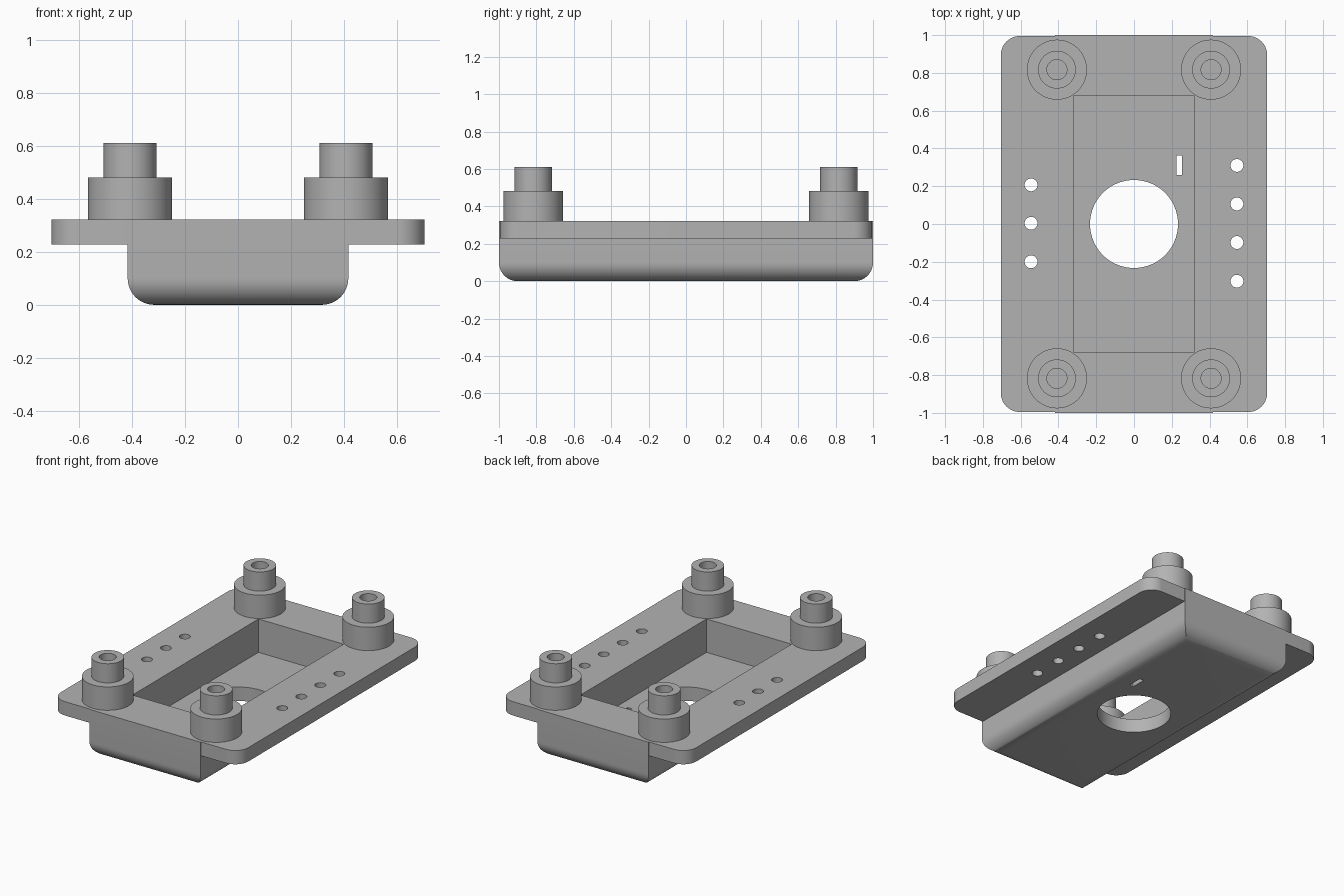
import bpy, bmesh, math

scene = bpy.context.scene
if "Cube" in bpy.data.objects:
    bpy.data.objects.remove(bpy.data.objects["Cube"], do_unlink=True)

grey = bpy.data.materials.new("plain_grey")
grey.use_nodes = True
colour = (0.45, 0.45, 0.45, 1)
grey.diffuse_color = colour
grey.node_tree.nodes["Principled BSDF"].inputs["Base Color"].default_value = colour

PLATE_BOTTOM, PLATE_TOP = 0.228, 0.322
FLOOR = 0.095


def finish(name, bm):
    bmesh.ops.recalc_face_normals(bm, faces=bm.faces)
    mesh = bpy.data.meshes.new(name)
    bm.to_mesh(mesh)
    bm.free()
    mesh.materials.append(grey)
    obj = bpy.data.objects.new(name, mesh)
    scene.collection.objects.link(obj)
    return obj


def loft(name, rings):
    """Closed solid through a stack of matching rings."""
    bm = bmesh.new()
    loops = [[bm.verts.new(p) for p in ring] for ring in rings]
    n = len(loops[0])
    for a, b in zip(loops, loops[1:]):
        for i in range(n):
            j = (i + 1) % n
            bm.faces.new((a[i], a[j], b[j], b[i]))
    bm.faces.new(loops[0][::-1])
    bm.faces.new(loops[-1])
    return finish(name, bm)


def rect(hx, hy, z, cx=0, cy=0):
    return [(cx + sx * hx, cy + sy * hy, z) for sx, sy in ((-1, -1), (1, -1), (1, 1), (-1, 1))]


def rounded_rect(hx, hy, r, z, steps=12):
    pts = []
    for k, (sx, sy) in enumerate(((1, 1), (-1, 1), (-1, -1), (1, -1))):
        for i in range(steps + 1):
            a = math.pi / 2 * (k + i / steps)
            pts.append((sx * (hx - r) + r * math.cos(a), sy * (hy - r) + r * math.sin(a), z))
    return pts


def circle(r, z, cx=0, cy=0, n=32):
    return [(cx + r * math.cos(math.tau * i / n), cy + r * math.sin(math.tau * i / n), z)
            for i in range(n)]


def combine(target, other, operation):
    mod = target.modifiers.new(operation.lower(), "BOOLEAN")
    mod.operation, mod.solver, mod.object = operation, "EXACT", other
    bpy.context.view_layer.objects.active = target
    bpy.ops.object.modifier_apply(modifier=mod.name)
    bpy.data.objects.remove(other, do_unlink=True)


def smooth(obj):
    bpy.ops.object.select_all(action="DESELECT")
    obj.select_set(True)
    bpy.context.view_layer.objects.active = obj
    bpy.ops.object.shade_smooth_by_angle(angle=math.radians(30))


# Flanged plate with rounded corners
base = loft("base_tray", [rounded_rect(0.705, 0.995, 0.1, z) for z in (PLATE_BOTTOM, PLATE_TOP)])

# Tub below it, bottom edges rounded and mitred at the corners
r = 0.1
rings = []
for i in range(13):
    a = math.pi / 2 * i / 12
    inset = r * (1 - math.sin(a))
    rings.append(rect(0.417 - inset, 1 - inset, r * (1 - math.cos(a))))
rings.append(rect(0.417, 1, PLATE_TOP))
combine(base, loft("tub", rings), "UNION")

# Open pocket, centre hole and small slot in the floor
combine(base, loft("pocket_cut", [rect(0.32, 0.677, z) for z in (FLOOR, 0.5)]), "DIFFERENCE")
combine(base, loft("centre_cut", [circle(0.233, z, n=64) for z in (-0.1, 0.2)]), "DIFFERENCE")
combine(base, loft("slot_cut", [rect(0.015, 0.051, z, 0.24, 0.311) for z in (-0.1, 0.2)]),
        "DIFFERENCE")

# Small holes along both flanges: three on one side, four on the other
for x, ys in ((-0.545, (-0.2, 0.004, 0.207)), (0.545, (-0.303, -0.098, 0.106, 0.31))):
    for y in ys:
        combine(base, loft("flange_cut", [circle(0.034, z, x, y) for z in (0.1, 0.5)]),
                "DIFFERENCE")
smooth(base)

# Stepped corner posts with a blind bore
profile = [(0, PLATE_TOP), (0.159, PLATE_TOP), (0.159, 0.481), (0.1, 0.481), (0.1, 0.611),
           (0.053, 0.611), (0.053, PLATE_TOP + 0.01), (0, PLATE_TOP + 0.01)]
for side, sx in (("left", 1), ("right", -1)):
    for end, sy in (("front", -1), ("back", 1)):
        bm = bmesh.new()
        verts = [bm.verts.new((x, 0, z)) for x, z in profile]
        edges = [bm.edges.new(pair) for pair in zip(verts, verts[1:])]
        bmesh.ops.spin(bm, geom=verts + edges, cent=(0, 0, 0), axis=(0, 0, 1),
                       angle=math.tau, steps=48)
        bmesh.ops.remove_doubles(bm, verts=bm.verts, dist=0.0005)
        post = finish(f"{end}_{side}_post", bm)
        post.location = (sx * 0.408, sy * 0.817, 0)
        smooth(post)
